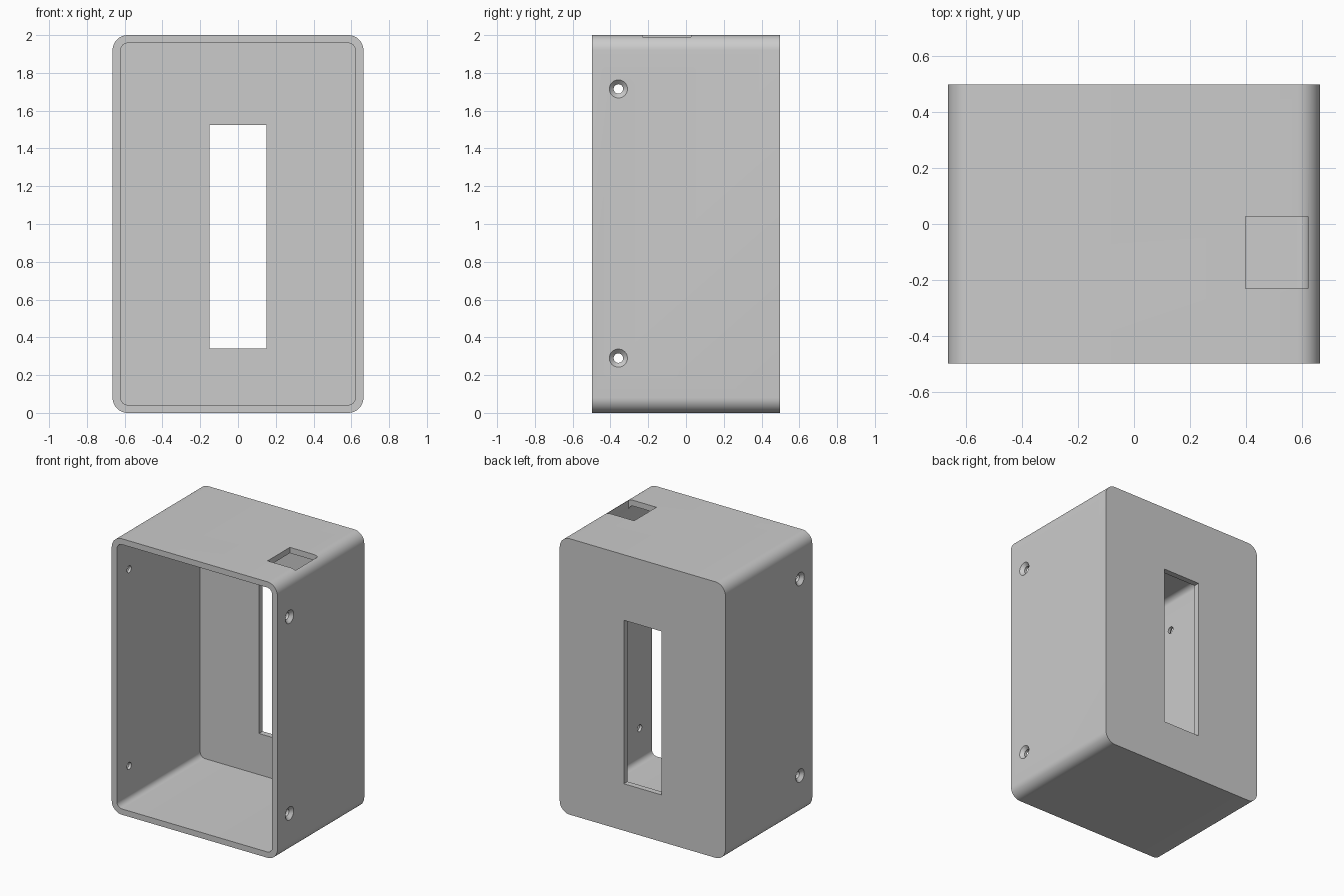
import bpy
import bmesh
from math import pi, sin, cos, radians
from mathutils import Matrix

if "Cube" in bpy.data.objects:
    bpy.data.objects.remove(bpy.data.objects["Cube"])

W, D, H = 0.664, 0.4975, 2.0    # half width, half depth, height
WALL = 0.042
IN_X = W - WALL                 # inner half width

grey = bpy.data.materials.new("plain grey")
grey.use_nodes = True
grey.diffuse_color = (0.6, 0.6, 0.6, 1)
grey.node_tree.nodes["Principled BSDF"].inputs["Base Color"].default_value = (0.6, 0.6, 0.6, 1)


def finish(name, bm):
    bmesh.ops.recalc_face_normals(bm, faces=bm.faces)
    mesh = bpy.data.meshes.new(name)
    bm.to_mesh(mesh)
    bm.free()
    mesh.materials.append(grey)
    obj = bpy.data.objects.new(name, mesh)
    bpy.context.collection.objects.link(obj)
    return obj


def rounded_block(name, half_w, half_h, radius, y0, y1, steps=10):
    """Rounded rectangle in the xz plane, extruded along y."""
    bm = bmesh.new()
    verts = []
    for corner, (sx, sz) in enumerate([(1, 1), (-1, 1), (-1, -1), (1, -1)]):
        for i in range(steps + 1):
            a = (corner + i / steps) * pi / 2
            x = sx * (half_w - radius) + radius * cos(a)
            z = H / 2 + sz * (half_h - radius) + radius * sin(a)
            verts.append(bm.verts.new((x, y0, z)))
    face = bm.faces.new(verts)
    new = bmesh.ops.extrude_face_region(bm, geom=[face])["geom"]
    moved = [v for v in new if isinstance(v, bmesh.types.BMVert)]
    bmesh.ops.translate(bm, verts=moved, vec=(0, y1 - y0, 0))
    return finish(name, bm)


def box(name, low, high):
    bm = bmesh.new()
    bmesh.ops.create_cube(bm, size=1)
    for v in bm.verts:
        v.co = [(a + b) / 2 + c * (b - a) for a, b, c in zip(low, high, v.co)]
    return finish(name, bm)


def screw_cutter(name, side, y, z):
    """Countersunk hole: lathed profile of (distance from wall face, radius)."""
    profile = [(0.02, 0.068), (-0.023, 0.025), (-0.1, 0.025)]
    bm = bmesh.new()
    count = 32
    rings = [[bm.verts.new((side * (W + d), y + r * cos(2 * pi * i / count),
                            z + r * sin(2 * pi * i / count)))
              for i in range(count)] for d, r in profile]
    for a, b in zip(rings, rings[1:]):
        for i in range(count):
            j = (i + 1) % count
            bm.faces.new((a[i], a[j], b[j], b[i]))
    bm.faces.new(rings[0])
    bm.faces.new(rings[-1])
    return finish(name, bm)


# Outer shell
case = rounded_block("case", W, H / 2, 0.08, -D, D)

# Open front cavity, back slot, top port and side screw holes
cutters = [
    rounded_block("cavity_cutter", IN_X, H / 2 - WALL, 0.04, -D - 0.1, D - WALL),
    box("slot_cutter", (-0.15, D - 0.2, 0.34), (0.15, D + 0.1, 1.525)),
    box("port_cutter", (0.398, -0.23, H - 0.15), (IN_X - 0.0005, 0.026, H + 0.1)),
]
for side in (-1, 1):
    for z in (0.29, 1.715):
        cutters.append(screw_cutter("screw_cutter", side, -0.358, z))

bpy.context.view_layer.objects.active = case
for cutter in cutters:
    cutter.hide_render = True
    mod = case.modifiers.new("cut", 'BOOLEAN')
    mod.operation = 'DIFFERENCE'
    mod.solver = 'EXACT'
    mod.object = cutter
    bpy.ops.object.modifier_apply(modifier=mod.name)
    bpy.data.objects.remove(cutter)

# Smooth the rounded corners, keep the edges sharp
bpy.ops.object.select_all(action='DESELECT')
case.select_set(True)
bpy.ops.object.shade_smooth_by_angle(angle=radians(25))
